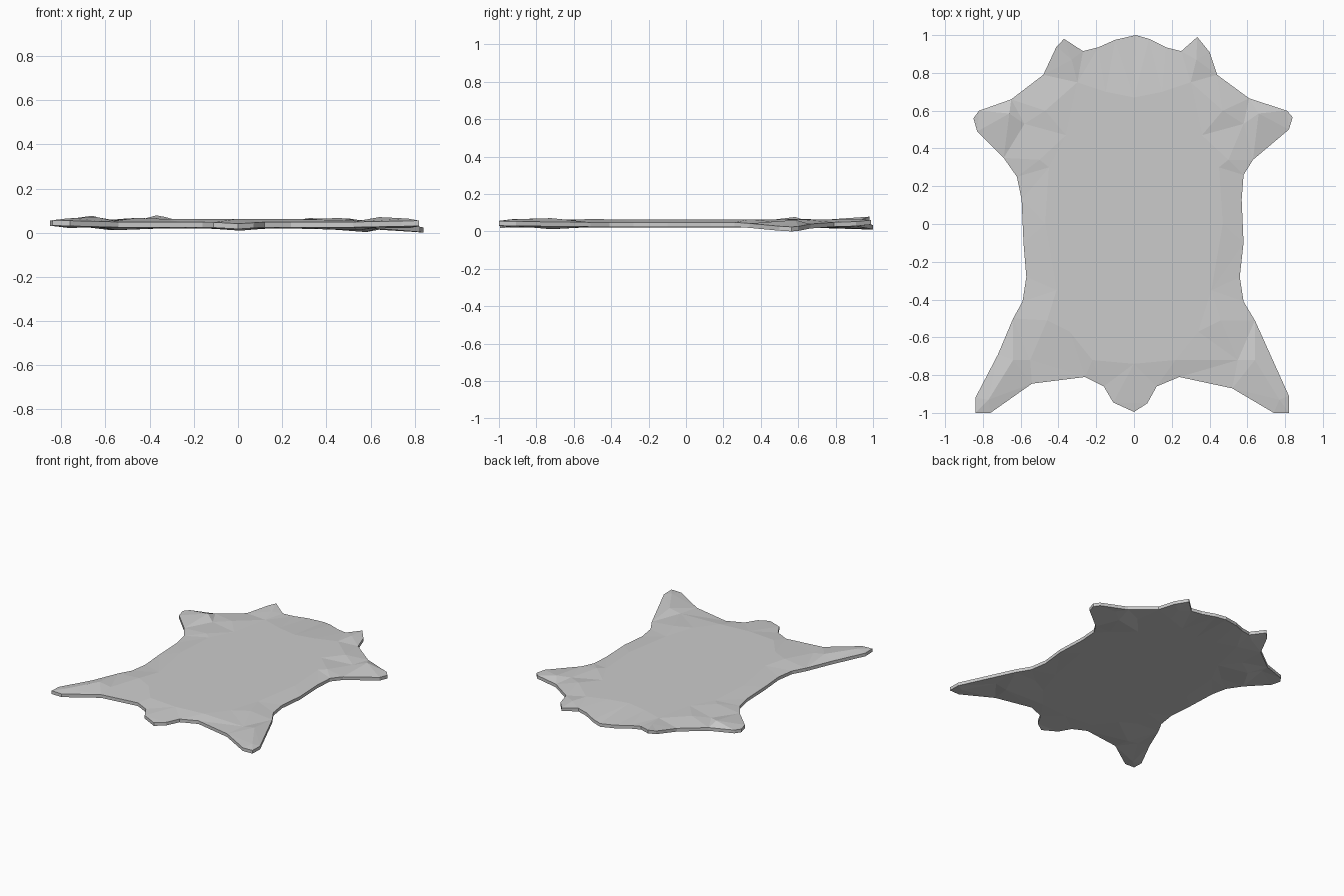
import bpy
import bmesh
from mathutils import Vector
from mathutils.geometry import delaunay_2d_cdt

cube = bpy.data.objects.get("Cube")
if cube:
    bpy.data.objects.remove(cube, do_unlink=True)

RIM_TOP, RIM_THICK, BODY_TOP, BODY_THICK = 0.049, 0.024, 0.063, 0.043

# Hide outline: left half from neck to tail, then right half from tail to neck
left_half = [
    (.01, 1), (.08, .98), (.17, .935), (.25, .915), (.335, .99), (.4, .91),
    (.44, .79), (.61, .665), (.81, .6), (.84, .565), (.82, .5), (.63, .34),
    (.58, .26), (.57, .13), (.58, -.1), (.56, -.28), (.58, -.41), (.64, -.51),
    (.82, -.91), (.82, -1), (.74, -1), (.52, -.87), (.24, -.81), (.12, -.86),
    (.07, -.95), (0, -.995)]
right_half = [
    (-.11, -.945), (-.16, -.86), (-.26, -.81), (-.54, -.845), (-.76, -1),
    (-.84, -1), (-.84, -.92), (-.72, -.69), (-.64, -.5), (-.59, -.41),
    (-.57, -.28), (-.585, -.1), (-.595, .13), (-.62, .25), (-.69, .35),
    (-.83, .49), (-.85, .56), (-.82, .6), (-.65, .66), (-.48, .79),
    (-.41, .94), (-.37, .98), (-.27, .915), (-.19, .935), (-.1, .975)]
outline = left_half + right_half

# Flat middle of the hide: (x, y), mirrored
body = [(.3, .75), (.15, .7), (.45, .3), (.47, 0), (.41, -.35), (.22, -.72)]
# Creases along the legs and ears: (x, y, height above the body), mirrored
folds = [
    (.66, .585, .012), (.47, .6, .004), (.58, .53, -.008), (.36, .47, 0),
    (.5, .34, .002), (.33, .87, .002),
    (.46, -.51, .004), (.34, -.57, 0), (.64, -.72, .008), (.55, -.72, -.008),
    (.77, -.93, -.003)]
# Places where the hide curls up or sags: (x, y, lift, radius)
curls = [
    (.84, .56, -.025, .4), (-.85, .56, .006, .3), (0, 1, -.016, .2),
    (-.37, .98, .03, .15), (.335, .99, .012, .15), (0, -1, -.008, .15),
    (.82, -1, .006, .3), (-.84, -1, .008, .3)]


def curl(x, y):
    total = 0
    for cx, cy, lift, radius in curls:
        distance = (Vector((x, y)) - Vector((cx, cy))).length
        total += lift * max(0, 1 - distance / radius)
    return total


# Interior points with their top heights
inner = [(0, .67, 0), (0, -.74, 0), (0, 0, 0)]
for side in (-1, 1):
    inner += [(side * x, y, 0) for x, y in body]
    inner += [(side * x, y, h) for x, y, h in folds]

# Triangulate the outline together with the interior points
flat = [Vector(p) for p in outline] + [Vector(p[:2]) for p in inner]
count = len(outline)
points, _, faces, sources, _, _ = delaunay_2d_cdt(
    flat, [], [list(range(count))[::-1]], 1, 1e-5)

# Top and bottom skins
top, bottom = [], []
bm = bmesh.new()
for point, source in zip(points, sources):
    x, y = point
    index = source[0]
    if index < count:
        z, thick = RIM_TOP + curl(x, y), RIM_THICK
    else:
        z = BODY_TOP + inner[index - count][2] + curl(x, y)
        thick = BODY_THICK
    top.append(bm.verts.new((x, y, z)))
    bottom.append(bm.verts.new((x, y, z - thick)))
for face in faces:
    bm.faces.new([top[i] for i in face])
    bm.faces.new([bottom[i] for i in reversed(face)])

# Cut edge all round the hide
partner = dict(zip(top, bottom))
for edge in [e for e in bm.edges if e.is_boundary]:
    a, b = edge.verts
    if a in partner and b in partner:
        bm.faces.new((a, b, partner[b], partner[a]))
bmesh.ops.recalc_face_normals(bm, faces=bm.faces[:])

# Rest the lowest point on the ground
lowest = min(v.co.z for v in bm.verts)
bmesh.ops.translate(bm, verts=bm.verts[:], vec=(0, 0, -lowest))

mesh = bpy.data.meshes.new("hide_rug")
bm.to_mesh(mesh)
bm.free()
rug = bpy.data.objects.new("hide_rug", mesh)
bpy.context.collection.objects.link(rug)

# Plain grey hide
grey = bpy.data.materials.new("light_grey_hide")
grey.use_nodes = True
colour = (0.6, 0.6, 0.6, 1)
grey.diffuse_color = colour
grey.node_tree.nodes["Principled BSDF"].inputs["Base Color"].default_value = colour
mesh.materials.append(grey)
